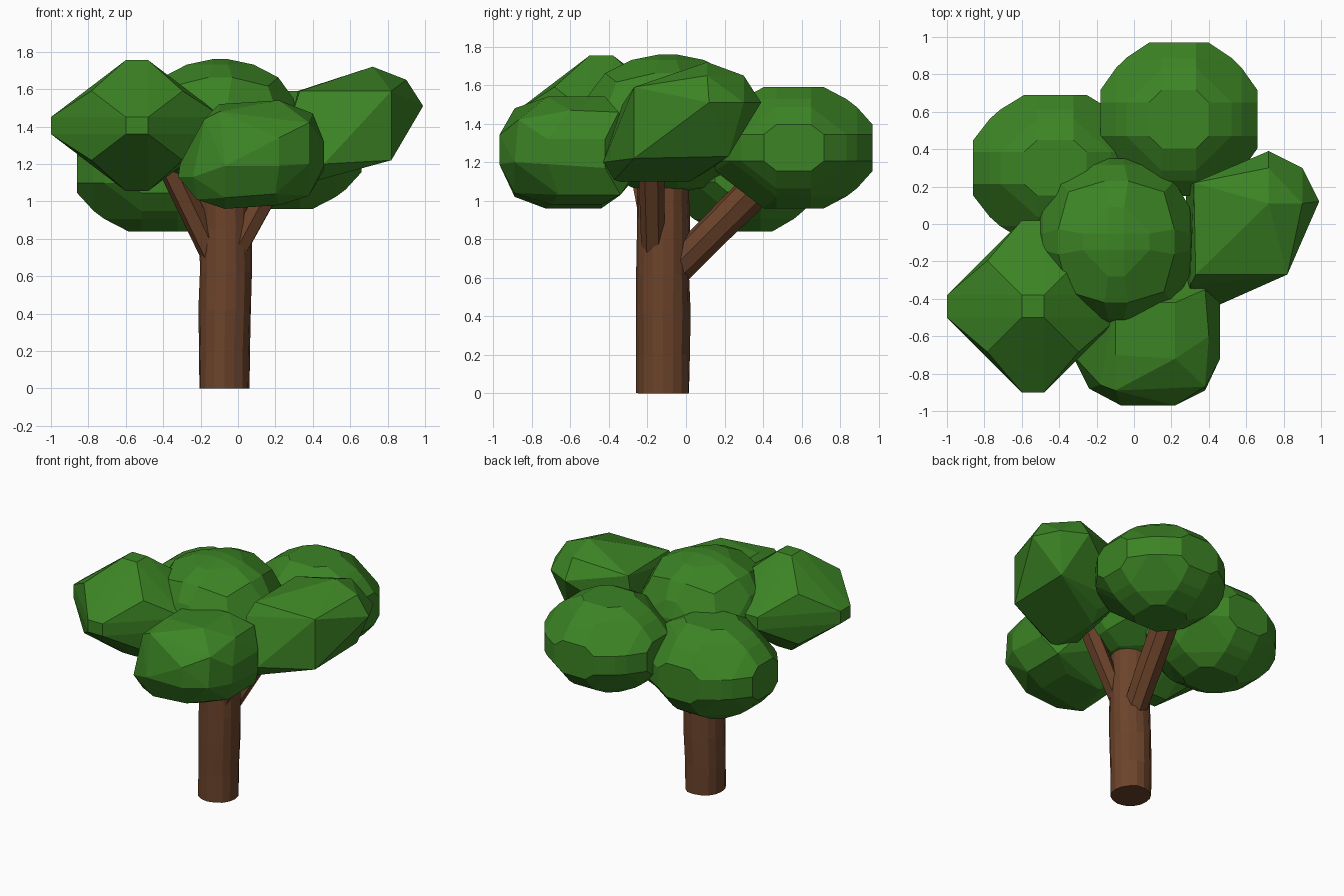
import bpy, bmesh, math, random
from itertools import permutations, product
from mathutils import Vector

if "Cube" in bpy.data.objects:
    bpy.data.objects.remove(bpy.data.objects["Cube"])

random.seed(4)


def material(name, rgb):
    m = bpy.data.materials.new(name)
    m.diffuse_color = (*rgb, 1)
    m.use_nodes = True
    m.node_tree.nodes["Principled BSDF"].inputs["Base Color"].default_value = m.diffuse_color
    return m


LEAF = material("leaf_green", (0.045, 0.23, 0.018))
BARK = material("bark_brown", (0.15, 0.057, 0.024))


def finish(name, bm, mat):
    bmesh.ops.recalc_face_normals(bm, faces=bm.faces)
    me = bpy.data.meshes.new(name)
    bm.to_mesh(me)
    bm.free()
    me.materials.append(mat)
    ob = bpy.data.objects.new(name, me)
    bpy.context.collection.objects.link(ob)


def hull(name, points):
    bm = bmesh.new()
    for p in points:
        bm.verts.new(p)
    res = bmesh.ops.convex_hull(bm, input=bm.verts)
    loose = {v for v in res["geom_interior"] + res["geom_unused"]
             if isinstance(v, bmesh.types.BMVert)}
    bmesh.ops.delete(bm, geom=list(loose), context='VERTS')
    bmesh.ops.dissolve_limit(bm, angle_limit=math.radians(5),
                             verts=bm.verts, edges=bm.edges)
    finish(name, bm, LEAF)


def clump(name, center, half, seeds, trim=None):
    """Faceted blob: hull of all signed permutations of the seed points.
    trim = (direction, limit) drops the points lying beyond a plane."""
    unit = {tuple(a * b for a, b in zip(p, s))
            for seed in seeds for p in permutations(seed)
            for s in product((-1, 1), repeat=3)}
    if trim:
        unit = {p for p in unit if Vector(p).dot(Vector(trim[0])) < trim[1]}
    hull(name, [[c + h * u for c, h, u in zip(center, half, p)] for p in sorted(unit)])


def tube(name, path, sides, wobble=0.0):
    """Skin rings along a path of (x, y, z, radius)."""
    bm = bmesh.new()
    pts = [Vector(p[:3]) for p in path]
    rot = (pts[-1] - pts[0]).to_track_quat('Z', 'Y')
    rings = []
    for c, p in zip(pts, path):
        ring = []
        for i in range(sides):
            a = math.tau * i / sides
            r = p[3] + random.uniform(-wobble, wobble)
            ring.append(bm.verts.new(c + rot @ Vector((r * math.cos(a), r * math.sin(a), 0))))
        rings.append(ring)
    for lo, hi in zip(rings, rings[1:]):
        for i in range(sides):
            j = (i + 1) % sides
            bm.faces.new((lo[i], lo[j], hi[j], hi[i]))
    bm.faces.new(rings[0])
    bm.faces.new(rings[-1])
    finish(name, bm, BARK)


# Trunk and branches
tube("trunk", [(-.073, -.12, 0, .138), (-.073, -.12, .2, .137), (-.068, -.12, .42, .14),
               (-.064, -.12, .62, .14), (-.066, -.12, .85, .138), (-.07, -.12, 1.1, .138)],
     16, .005)
tube("back_branch", [(-.06, -.08, .62, .085), (-.01, .14, .84, .092), (.06, .46, 1.16, .095)],
     8, .004)
tube("right_branch", [(-.04, -.17, .68, .06), (.24, -.18, 1.2, .068)], 6)
tube("left_branch", [(-.12, -.14, .68, .065), (-.38, -.24, 1.22, .068)], 6)

# Symmetrical leaf clumps
ROUND = [(1, .38, .22), (.80, .67, .22)]
clump("left_front_leaves", (-.54, -.44, 1.405), (.46, .46, .35), [(1, .13, .13), (.53, .53, .53)])
clump("left_back_leaves", (-.42, .30, 1.17), (.44, .39, .33), ROUND)
clump("back_leaves", (.24, .56, 1.275), (.42, .41, .315), ROUND, ((0, -1, -1), 1.4))
clump("top_leaves", (-.095, -.095, 1.40), (.425, .445, .36),
      [(1, .1, .1), (.92, .42, .1), (.73, .73, .15), (.60, .60, .60)])

# Irregular leaf clumps
hull("right_leaves", [
    (.82, -.27, 1.59), (.82, -.27, 1.22), (.33, -.27, 1.59), (.30, -.33, 1.5),
    (.46, -.43, 1.20), (.30, -.41, 1.2), (.72, .11, 1.72), (.90, .11, 1.65),
    (.72, .30, 1.65), (.99, .12, 1.51), (.72, .39, 1.51), (.90, .30, 1.51),
    (.82, .22, 1.23), (.32, .22, 1.59), (.28, .20, 1.23), (.48, .11, 1.64),
    (.38, -.38, 1.10), (.26, -.30, 1.13), (.38, .02, 1.10), (.42, .12, 1.16)])
hull("front_leaves", [
    (-.07, -.97, 1.19), (.22, -.97, 1.19), (.22, -.97, 1.34), (.38, -.89, 1.2),
    (.38, -.87, 1.42), (.46, -.72, 1.32), (.46, -.72, 1.19), (.46, -.42, 1.32),
    (.46, -.42, 1.17), (.38, -.35, 1.46), (.40, -.60, 1.47), (.22, -.72, 1.54),
    (.22, -.42, 1.54), (-.10, -.70, 1.52), (-.10, -.42, 1.52), (-.18, -.86, 1.44),
    (-.10, -.89, 1.48), (-.31, -.72, 1.2), (-.32, -.72, 1.13), (-.32, -.42, 1.13),
    (-.24, -.88, 1.13), (-.22, -.80, 1.01), (-.07, -.73, .96), (-.07, -.44, .96),
    (.22, -.70, .98), (.22, -.44, .98), (.38, -.66, 1.03), (.38, -.34, 1.03),
    (.20, -.89, 1.04), (-.07, -.89, 1.02), (-.10, -.20, 1.2), (.22, -.20, 1.25)])
